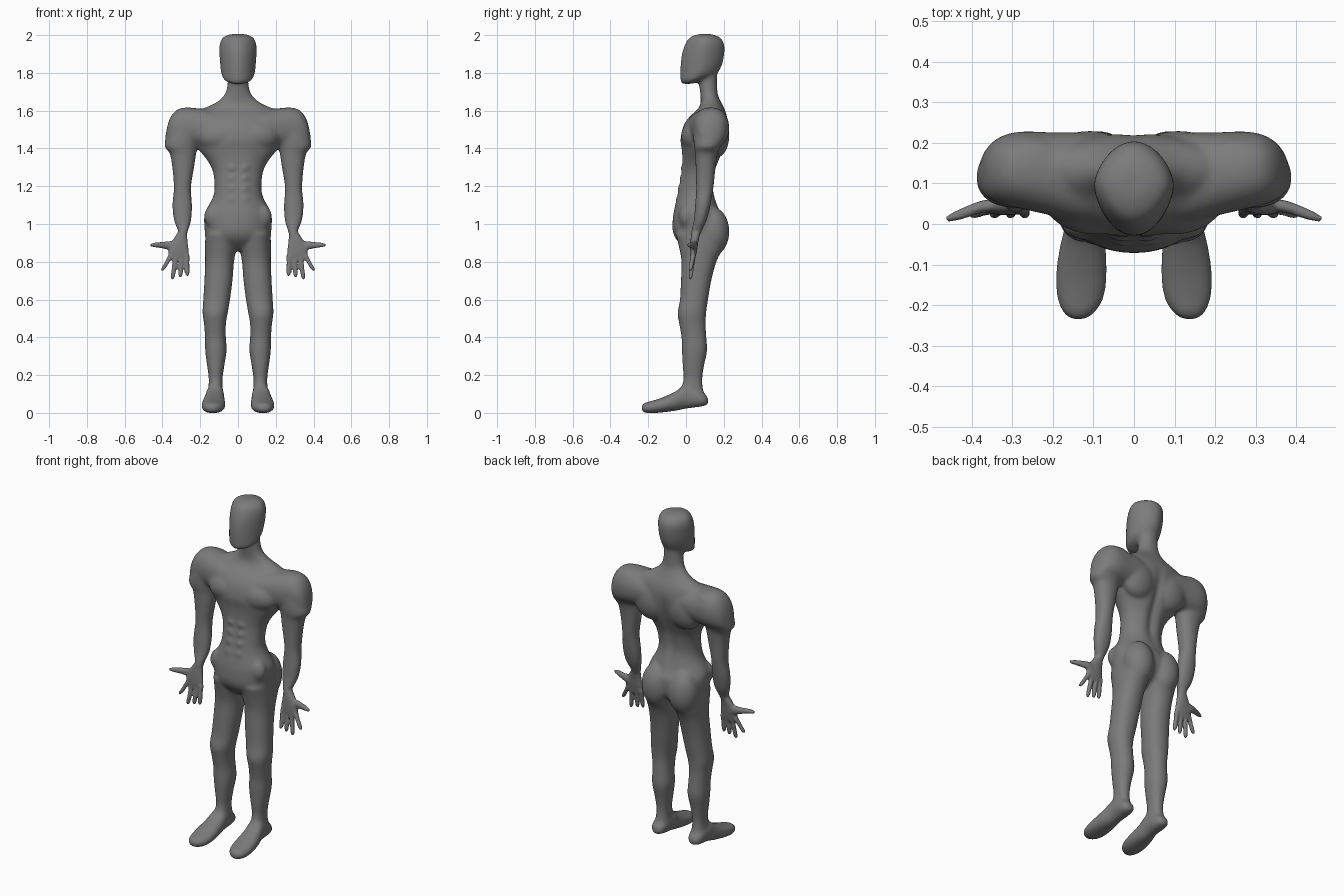
import bpy, bmesh, math
from mathutils import Vector, Matrix

parts = []


def add_part(name, bm):
    bmesh.ops.recalc_face_normals(bm, faces=bm.faces)
    mesh = bpy.data.meshes.new(name)
    bm.to_mesh(mesh)
    bm.free()
    ob = bpy.data.objects.new(name, mesh)
    bpy.context.collection.objects.link(ob)
    parts.append(ob)


def smooth_rows(rows, steps=4):
    """Catmull-Rom interpolation between cross-sections."""
    out = []
    for i in range(len(rows) - 1):
        p = [rows[max(0, min(len(rows) - 1, i + k))] for k in (-1, 0, 1, 2)]
        for s in range(steps):
            t = s / steps
            out.append([0.5 * (2 * b + (c - a) * t + (2 * a - 5 * b + 4 * c - d) * t * t
                               + (3 * b - a - 3 * c + d) * t ** 3)
                        for a, b, c, d in zip(*p)])
    out.append(list(rows[-1]))
    return out


def loft(name, rows, axis='z', sides=(1,), power=2.2, shape=None, n=40):
    """Rows are (position on axis, a min, a max, b min, b max)."""
    order = {'z': (0, 1, 2), 'y': (0, 2, 1), 'x': (1, 2, 0)}[axis]
    for side in sides:
        bm = bmesh.new()
        rings = []
        for t, a0, a1, b0, b1 in smooth_rows(rows):
            ring = []
            for k in range(n):
                c, s = math.cos(2 * math.pi * k / n), math.sin(2 * math.pi * k / n)
                u = math.copysign(abs(c) ** (2 / power), c)
                v = math.copysign(abs(s) ** (2 / power), s)
                co = Vector((0, 0, 0))
                co[order[0]] = (a0 + a1) / 2 + u * (a1 - a0) / 2
                co[order[1]] = (b0 + b1) / 2 + v * (b1 - b0) / 2
                co[order[2]] = t
                if shape:
                    shape(co, v)
                co.x *= side
                ring.append(bm.verts.new(co))
            rings.append(ring)
        for r, q in zip(rings, rings[1:]):
            for k in range(n):
                bm.faces.new((r[k], r[(k + 1) % n], q[(k + 1) % n], q[k]))
        bm.faces.new(rings[0])
        bm.faces.new(rings[-1])
        add_part(name, bm)


def muscle(name, centre, radii):
    """Mirrored pair of ellipsoids that swell the surface."""
    for side in (1, -1):
        bm = bmesh.new()
        m = Matrix.Translation((centre[0] * side, centre[1], centre[2])) @ Matrix.Diagonal((*radii, 1))
        bmesh.ops.create_uvsphere(bm, u_segments=28, v_segments=16, radius=1, matrix=m)
        add_part(name, bm)


def fuse(name, voxel, rounds):
    """Join the collected parts and melt them into one skin."""
    bpy.ops.object.select_all(action='DESELECT')
    for ob in parts:
        ob.select_set(True)
    bpy.context.view_layer.objects.active = parts[0]
    bpy.ops.object.join()
    ob = bpy.context.view_layer.objects.active
    ob.name = name
    remesh = ob.modifiers.new("fuse", 'REMESH')
    remesh.mode = 'VOXEL'
    remesh.voxel_size = voxel
    remesh.use_smooth_shade = True
    soften = ob.modifiers.new("soften", 'SMOOTH')
    soften.factor = 0.5
    soften.iterations = rounds
    for m in ("fuse", "soften"):
        bpy.ops.object.modifier_apply(modifier=m)
    parts[:] = [ob]
    return ob


def symmetric(rows):
    return [(t, -w, w, b0, b1) for t, w, b0, b1 in rows]


BOTH = (1, -1)


# Torso and neck, with a groove along the spine and the breastbone
def groove(co, v):
    fade = math.exp(-((co.z - 1.32) / 0.2) ** 4)
    depth = 0.02 if v > 0 else -0.004
    co.y -= depth * fade * abs(v) * math.exp(-(co.x / 0.025) ** 2)


loft("torso", symmetric([
    (.86, .07, .01, .11), (.91, .162, -.045, .178), (.96, .176, -.070, .20),
    (1.03, .180, -.070, .20), (1.07, .172, -.064, .178), (1.14, .134, -.050, .157),
    (1.20, .124, -.038, .149), (1.28, .134, -.024, .159), (1.34, .165, -.022, .18),
    (1.39, .205, -.024, .20), (1.45, .235, -.031, .217), (1.52, .25, -.014, .224),
    (1.57, .25, .020, .218), (1.605, .20, .060, .206), (1.64, .122, .077, .188),
    (1.685, .072, .076, .169), (1.74, .056, .069, .165), (1.80, .055, .07, .165)]),
    power=2.05, shape=groove)

# Yoke blending the chest and back into the shoulders
loft("shoulder_yoke", [
    (.0, .02, .20, 1.45, 1.585), (.12, .005, .224, 1.42, 1.60), (.20, .020, .226, 1.405, 1.611),
    (.28, .038, .228, 1.40, 1.617), (.33, .050, .215, 1.40, 1.60), (.365, .068, .185, 1.40, 1.55),
    (.384, .095, .14, 1.41, 1.47)], axis='x', sides=BOTH)


# Head: faceless, egg shaped from above, with a sharp chin
def egg(co, v):
    co.x *= 1 - 0.10 * v if v > 0 else 1 + 0.12 * v


loft("head", symmetric([
    (1.742, .032, -.022, .03), (1.758, .070, -.029, .088), (1.79, .088, -.030, .158),
    (1.84, .095, -.029, .190), (1.90, .099, -.022, .203), (1.95, .098, -.006, .203),
    (1.980, .087, .012, .188), (1.996, .068, .036, .165), (2.006, .035, .07, .13)]),
    power=1.9, shape=egg)

# Legs
loft("leg", [
    (.95, .01, .172, -.055, .20), (.88, .008, .175, -.038, .197), (.80, .021, .174, -.024, .161),
    (.70, .029, .178, -.027, .134), (.60, .042, .184, -.032, .117), (.53, .054, .188, -.044, .107),
    (.47, .064, .180, -.036, .104), (.40, .064, .175, -.024, .108), (.33, .060, .174, -.022, .112),
    (.25, .072, .164, -.018, .096), (.18, .082, .155, -.014, .087), (.12, .080, .158, -.027, .092),
    (.07, .075, .162, -.032, .11), (.04, .085, .15, -.02, .1)], sides=BOTH)

# Feet
loft("foot", [
    (.118, .10, .14, .043, .08), (.087, .079, .164, .034, .11), (.0, .073, .170, .022, .15),
    (-.05, .070, .182, .012, .117), (-.12, .066, .193, .003, .084), (-.18, .073, .191, -.002, .064),
    (-.218, .095, .176, .001, .054), (-.236, .12, .155, .010, .040)], axis='y', sides=BOTH)

# Arms with heavy shoulders
loft("arm", [
    (1.610, .22, .295, .09, .17), (1.595, .18, .325, .068, .20), (1.56, .17, .349, .05, .217),
    (1.50, .18, .370, .04, .214), (1.44, .20, .387, .040, .196), (1.405, .214, .387, .043, .18),
    (1.375, .221, .362, .048, .168), (1.30, .232, .348, .051, .157), (1.22, .246, .341, .053, .149),
    (1.17, .248, .341, .053, .142), (1.10, .243, .348, .048, .130), (1.02, .247, .340, .041, .110),
    (.96, .265, .317, .027, .083), (.93, .269, .322, .024, .072)], sides=BOTH)

# Muscle swellings
muscle("chest_muscle", (.095, .065, 1.465), (.13, .092, .09))
muscle("shoulder_blade", (.11, .16, 1.47), (.11, .07, .12))
muscle("buttock", (.088, .14, .96), (.088, .090, .13))
muscle("hip_crest", (.125, .004, 1.04), (.055, .042, .065))
muscle("kneecap", (.122, -.012, .52), (.040, .034, .05))
for z, y in ((1.13, -.022), (1.185, -.012), (1.24, -.002), (1.295, .004)):
    muscle("stomach_muscle", (.032, y, z), (.034, .034, .028))
fuse("body", 0.007, 16)

# Hands
loft("palm", [
    (.965, .271, .312, .03, .078), (.91, .267, .348, .024, .066), (.87, .262, .366, .022, .06),
    (.835, .260, .368, .022, .053), (.812, .268, .362, .026, .048)], sides=BOTH)
loft("thumb", [
    (.32, .03, .06, .845, .915), (.37, .028, .059, .864, .908), (.42, .013, .041, .874, .904),
    (.45, .006, .027, .878, .900), (.464, .007, .018, .882, .895)], axis='x', sides=BOTH)
for x0, x1, tip in ((.272, .268, .725), (.300, .305, .717), (.329, .347, .706), (.354, .402, .752)):
    rows = []
    for t, r in ((0, .015), (.45, .0125), (.85, .0115), (1, .006)):
        x, y, z = x0 + (x1 - x0) * t, .038 - .016 * t, .835 + (tip - .835) * t
        rows.append((z, x - r, x + r, y - r, y + r))
    loft("finger", rows, sides=BOTH, n=16)

# One continuous dark grey figure
body = fuse("body", 0.006, 4)
grey = bpy.data.materials.new("dark_grey")
grey.diffuse_color = (0.2, 0.2, 0.2, 1)
body.data.materials.clear()
body.data.materials.append(grey)
